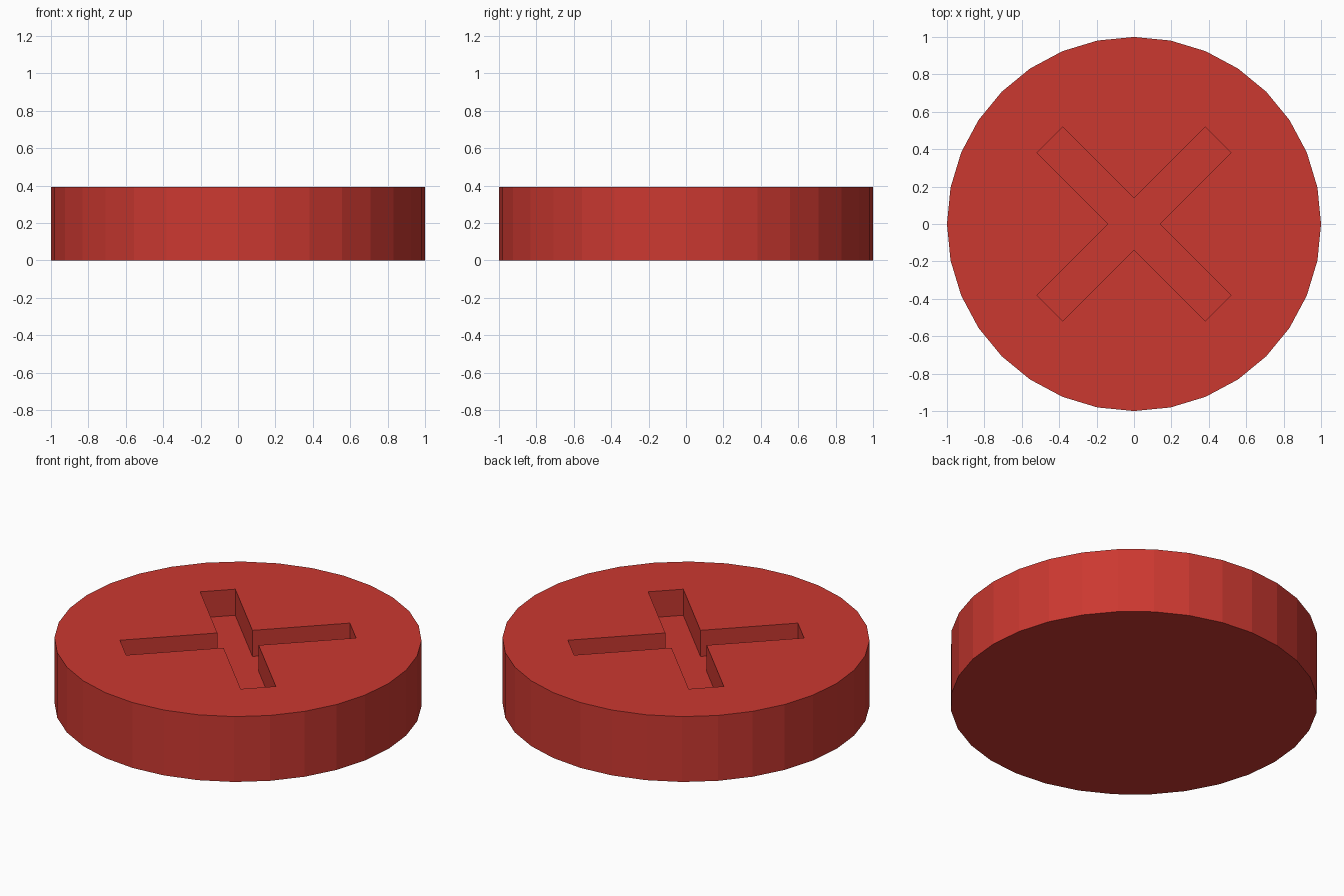
import bpy, bmesh, math

if "Cube" in bpy.data.objects:
    bpy.data.objects.remove(bpy.data.objects["Cube"])

HEIGHT, SLOT_DEPTH = 0.393, 0.157
ARM_HALF, ARM_LEN = 0.097, 0.636


def prism(name, outline, z0, z1):
    """Extrude a closed 2D outline from z0 up to z1."""
    bm = bmesh.new()
    face = bm.faces.new([bm.verts.new((x, y, z0)) for x, y in outline])
    top = bmesh.ops.extrude_face_region(bm, geom=[face], use_keep_orig=True)
    verts = [v for v in top["geom"] if isinstance(v, bmesh.types.BMVert)]
    bmesh.ops.translate(bm, verts=verts, vec=(0, 0, z1 - z0))
    bmesh.ops.recalc_face_normals(bm, faces=bm.faces)
    mesh = bpy.data.meshes.new(name)
    bm.to_mesh(mesh)
    bm.free()
    obj = bpy.data.objects.new(name, mesh)
    bpy.context.collection.objects.link(obj)
    return obj


# Round 32-sided disc
circle = [(math.cos(math.tau * i / 32), math.sin(math.tau * i / 32)) for i in range(32)]
disc = prism("screw_head", circle, 0, HEIGHT)
red = bpy.data.materials.new("red")
red.diffuse_color = (0.6, 0.04, 0.03, 1)
red.use_nodes = True
red.node_tree.nodes["Principled BSDF"].inputs["Base Color"].default_value = red.diffuse_color
disc.data.materials.append(red)

# Diagonal cross: one arm's corners repeated every quarter turn
cross = []
for k in range(4):
    a = math.radians(45 + 90 * k)
    for x, y in ((ARM_LEN, -ARM_HALF), (ARM_LEN, ARM_HALF), (ARM_HALF, ARM_HALF)):
        cross.append((x * math.cos(a) - y * math.sin(a), x * math.sin(a) + y * math.cos(a)))
cutter = prism("cross_slot_cutter", cross, HEIGHT - SLOT_DEPTH, HEIGHT + 0.2)
cutter.data.materials.append(red)
cutter.hide_render = True

# Cut the slot, then remove the helper
cut = disc.modifiers.new("cross_slot", "BOOLEAN")
cut.operation = "DIFFERENCE"
cut.solver = "EXACT"
cut.object = cutter
bpy.context.view_layer.objects.active = disc
disc.select_set(True)
bpy.ops.object.modifier_apply(modifier=cut.name)
bpy.data.objects.remove(cutter)
